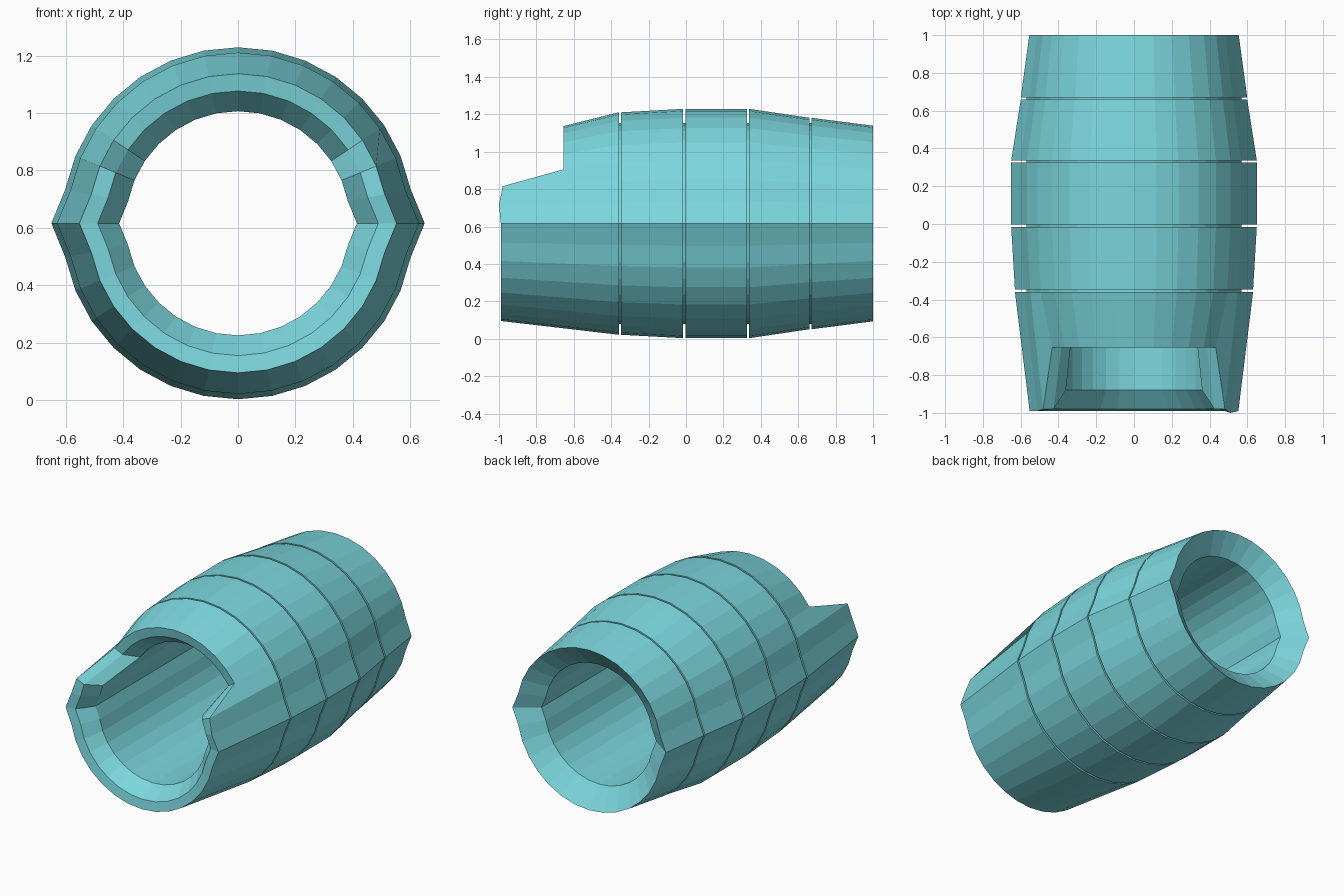
import bpy, bmesh, math

if "Cube" in bpy.data.objects:
    bpy.data.objects.remove(bpy.data.objects["Cube"])

SIDES = 32
R, TIP, CZ = 0.613, 0.65, 0.616      # ring radius, side ridge, axis height
FLOOR = 0.875                        # scale at the bottom of the grooves

# Lengthwise closed profile: (y, scale of the ring)
outer = [(-0.99, 0.85)]
for y, s in ((-0.353, 0.97), (-0.009, 1.0), (0.331, 1.0), (0.665, 0.922)):
    w = 0.006
    outer += [(y - w, s), (y - w, FLOOR), (y + w, FLOOR), (y + w, s)]
outer += [(1.0, 0.853)]
inner = [(0.9, 0.637), (-0.88, 0.637), (-0.98, 0.752)]
profile = outer + inner
front_rows = (0, len(profile) - 2, len(profile) - 1)

# Ribbed barrel sleeve, with the upper front edge pulled back into a notch
bm = bmesh.new()
rings = []
for row, (y, s) in enumerate(profile):
    ring = []
    for i in range(SIDES):
        a = 2 * math.pi * i / SIDES
        r = TIP if i in (0, SIDES // 2) else R
        yy = y
        if row in front_rows:
            if math.sin(a) > 0.5:
                yy += 0.335
            elif i == 1 and row == 0:
                yy = -1.0
            elif i in (2, SIDES // 2 - 2) and row == 0:
                yy = -0.98
        ring.append(bm.verts.new((r * s * math.cos(a), yy, CZ + r * s * math.sin(a))))
    rings.append(ring)
for k, ring in enumerate(rings):
    nxt = rings[(k + 1) % len(rings)]
    for i in range(SIDES):
        j = (i + 1) % SIDES
        bm.faces.new((ring[i], ring[j], nxt[j], nxt[i]))
bmesh.ops.recalc_face_normals(bm, faces=bm.faces)

mesh = bpy.data.meshes.new("ribbed_sleeve")
bm.to_mesh(mesh)
bm.free()
mat = bpy.data.materials.new("pale_turquoise")
mat.diffuse_color = (0.2, 0.68, 0.73, 1)
mat.use_nodes = True
mat.node_tree.nodes["Principled BSDF"].inputs["Base Color"].default_value = mat.diffuse_color
mesh.materials.append(mat)
sleeve = bpy.data.objects.new("ribbed_sleeve", mesh)
bpy.context.collection.objects.link(sleeve)
